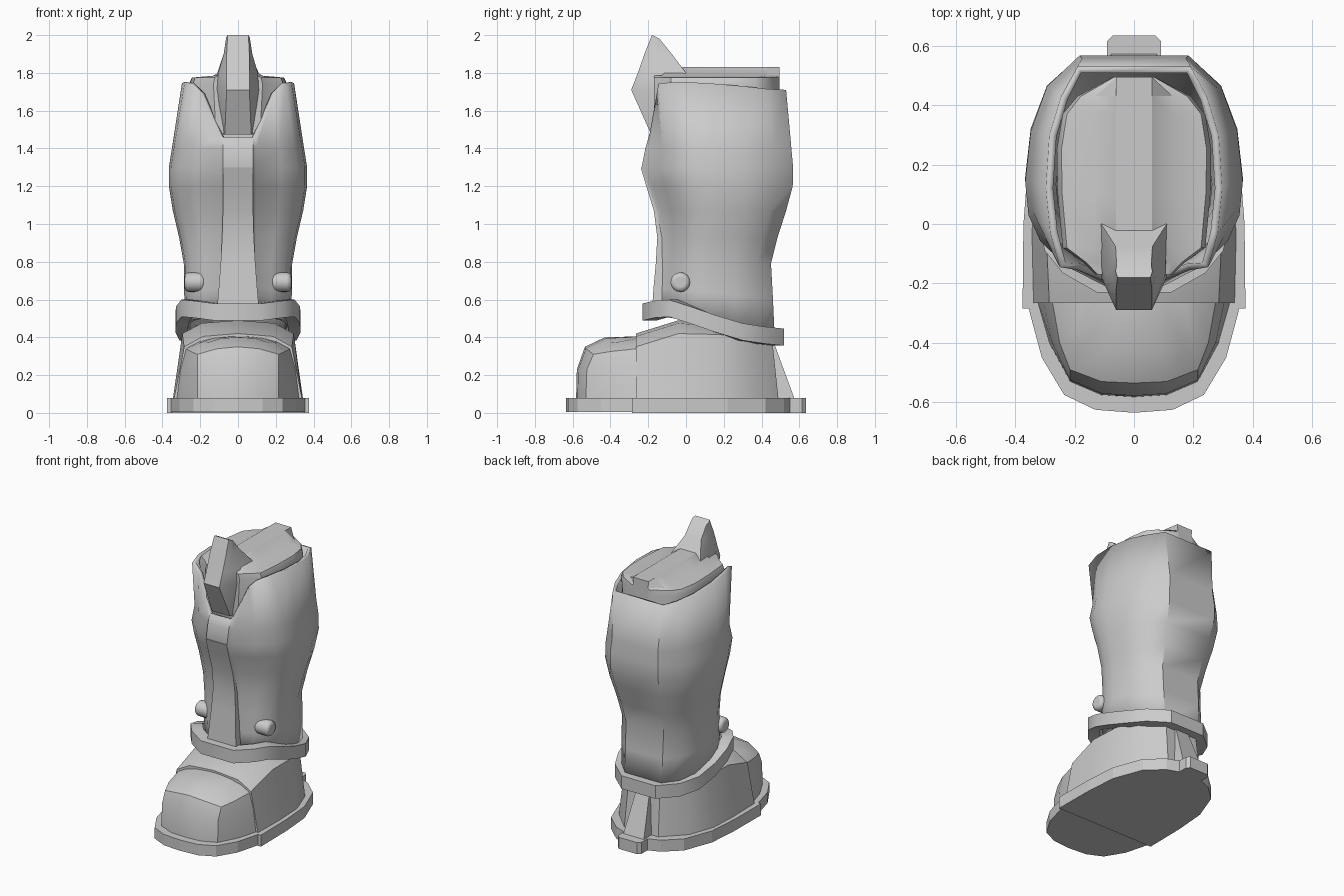
import bpy, bmesh, math


def loft(name, rows, smooth=None, caps=True):
    """Skin rows of half outlines (x >= 0), each mirrored across x = 0."""
    bm = bmesh.new()
    rings = []
    for half in rows:
        full = list(half) + [(-x, y, z) for x, y, z in reversed(half) if x > 1e-5]
        rings.append([bm.verts.new(p) for p in full])
    n = len(rings[0])
    for a, b in zip(rings, rings[1:]):
        for i in range(n):
            j = (i + 1) % n
            bm.faces.new((a[i], a[j], b[j], b[i]))
    if caps:
        bm.faces.new(rings[0])
        bm.faces.new(rings[-1])
    bmesh.ops.recalc_face_normals(bm, faces=bm.faces)
    me = bpy.data.meshes.new(name)
    bm.to_mesh(me)
    bm.free()
    ob = bpy.data.objects.new(name, me)
    bpy.context.collection.objects.link(ob)
    if smooth:
        shade(ob, smooth)
    return ob


def shade(ob, deg):
    bpy.ops.object.select_all(action='DESELECT')
    bpy.context.view_layer.objects.active = ob
    ob.select_set(True)
    bpy.ops.object.shade_smooth_by_angle(angle=math.radians(deg))


def slab(name, half, z0, z1):
    return loft(name, [[(x, y, z) for x, y in half] for z in (z0, z1)])


# Sole in three pieces
slab("toe_sole", [(0, -.635), (.13, -.625), (.235, -.575), (.31, -.45), (.345, -.32), (.355, -.28)], .005, .08)
slab("main_sole", [(.375, -.285), (.372, 0), (.355, .22), (.28, .42), (.17, .52), (.09, .55)], 0, .08)
slab("heel_block", [(.09, .48), (.09, .615), (.07, .635)], 0, .08)

# Toe cap
loft("toe_cap", [
    [(0, -.582, .07), (.11, -.575, .07), (.215, -.53, .07), (.285, -.4, .07), (.325, -.26, .07)],
    [(0, -.578, .23), (.11, -.57, .23), (.215, -.525, .23), (.275, -.4, .23), (.305, -.26, .23)],
    [(0, -.535, .35), (.11, -.53, .34), (.215, -.49, .31), (.25, -.4, .325), (.275, -.26, .34)],
    [(0, -.43, .4), (.09, -.425, .395), (.17, -.41, .37), (.19, -.36, .375), (.21, -.26, .375)],
    [(0, -.26, .405), (.04, -.26, .405), (.09, -.26, .4), (.13, -.26, .395), (.17, -.26, .385)],
], 30)

# Rear foot: y, bottom width, top width, side height, centre height, top shift
foot = [(-.265, .34, .285, .35, .42, 0), (-.04, .345, .295, .42, .49, 0), (.17, .335, .29, .415, .47, 0),
        (.35, .27, .24, .4, .43, -.02), (.49, .13, .12, .4, .41, -.035)]
loft("rear_foot", [[(0, y, .05), (wb, y, .07), (wt, y + s, zs), (wt * .65, y + s, zc - .015), (0, y + s, zc)]
                   for y, wb, wt, zs, zc, s in foot], 30)

# Heel spur
loft("heel_spur", [[(.08, .45, .06), (.08, .58, .06)], [(.045, .4, .4), (.045, .455, .4)]])

# Leg shell: z, front y, back y, half width
SECTION = [(.62, .115), (.86, .22), (.97, .33), (1, .47), (.95, .68), (.8, .87), (.5, 1)]


def leg_row(z, yf, yb, w, tilt=0):
    d = yb - yf
    pts = [(.08, yf, z), (.095, yf + .025, z)] + [(w * u, yf + d * t, z) for u, t in SECTION]
    return [(x, y, zz - tilt * (y - yf)) for x, y, zz in pts]


leg = [leg_row(.52, -.165, .47, .28, .2), leg_row(.66, -.155, .46, .285, .08),
       leg_row(.79, -.145, .45, .287), leg_row(.93, -.135, .485, .312), leg_row(1.07, -.155, .53, .345),
       leg_row(1.2, -.2, .565, .366), leg_row(1.3, -.235, .567, .366), leg_row(1.4, -.215, .558, .35)]
# Rim with the notch at the front
rim = [(.08, -.198, 1.46), (.095, -.193, 1.475), (.19, -.155, 1.69), (.25, -.145, 1.745), (.282, -.03, 1.752),
       (.297, .12, 1.745), (.285, .3, 1.73), (.245, .43, 1.715), (.19, .53, 1.71)]
shell = loft("leg_shell", leg + [rim], caps=False)
mod = shell.modifiers.new("thickness", 'SOLIDIFY')
mod.thickness = .025
mod.offset = -1
shade(shell, 40)

# Raised shin strip
loft("shin_strip", [[(hw, y, z), (hw, y + .05, z)] for z, hw, y in
                    [(.57, .11, -.178), (.66, .102, -.172), (.79, .092, -.16), (.93, .084, -.152),
                     (1.07, .08, -.17), (1.2, .08, -.21), (1.3, .08, -.24)]], 30)

# Ankle band, dipping to the back
band = [(.125, -.23, .535), (.24, -.165, .55), (.3, -.09, .555), (.328, .02, .52), (.332, .15, .475),
        (.31, .3, .43), (.25, .42, .412), (.13, .52, .402)]


def band_row(k, dz):
    return [(x * k, .14 + (y - .14) * k, z + dz) for x, y, z in band]


rows = [band_row(.8, -.046), band_row(1, -.046), band_row(1, .044), band_row(.8, .044)]
loft("ankle_band", rows + rows[:1], 35, caps=False)

# Inner knee pad with a raised centre ridge
pad = [(-.17, .13), (-.13, .17), (-.08, .24), (.1, .257), (.25, .26), (.37, .24), (.43, .19), (.495, .07)]
loft("knee_pad", [[(w * .9, y, 1.48), (w, y, 1.74), (w * .94, y, 1.775), (min(.13, w * .8), y, 1.785),
                   (.06, y, 1.83 if y > -.1 else 1.79)] for y, w in pad], 30)

# Knee spike
loft("knee_spike", [
    [(.07, -.185, 1.475), (.08, -.15, 1.475), (.08, 0, 1.475)],
    [(.06, -.29, 1.71), (.11, -.18, 1.71), (.13, -.02, 1.71)],
    [(.06, -.255, 1.8), (.105, -.17, 1.8), (.11, 0, 1.8)],
    [(.06, -.22, 1.9), (.076, -.16, 1.9), (.062, -.075, 1.9)],
    [(.055, -.18, 2), (.062, -.16, 1.99), (.058, -.14, 1.98)]], 30)

# Ankle bolts
for side in (-1, 1):
    bpy.ops.mesh.primitive_cylinder_add(vertices=16, radius=.052, depth=.11,
                                        location=(side * .228, -.03, .692), rotation=(0, math.pi / 2, 0))
    bolt = bpy.context.object
    bolt.name = "ankle_bolt_" + ("left" if side < 0 else "right")
    bev = bolt.modifiers.new("round", 'BEVEL')
    bev.width = .022
    bev.segments = 3
    shade(bolt, 40)
